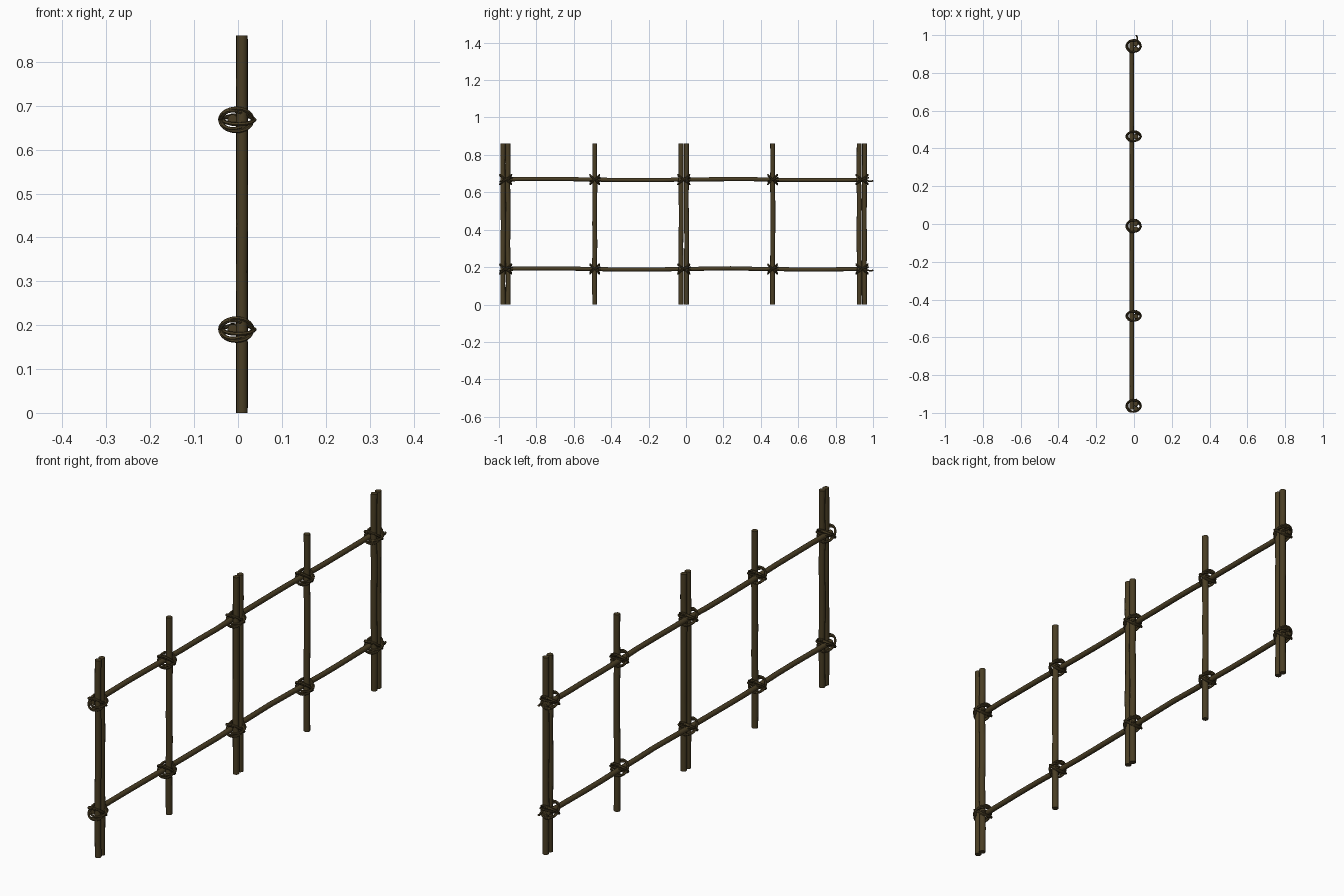
import bpy, math, random

if "Cube" in bpy.data.objects:
    bpy.data.objects.remove(bpy.data.objects["Cube"])

random.seed(4)
TAU = 2 * math.pi

# one dark wood colour for sticks and lashings
wood = bpy.data.materials.new("dark_brown_wood")
wood.diffuse_color = (0.068, 0.048, 0.018, 1)
wood.use_nodes = True
wood.node_tree.nodes["Principled BSDF"].inputs["Base Color"].default_value = wood.diffuse_color


def tubes(name, paths, radius, res):
    """Mesh made of round tubes; paths = [(points, closed), ...]"""
    cu = bpy.data.curves.new(name, 'CURVE')
    cu.dimensions = '3D'
    cu.bevel_depth = radius
    cu.bevel_resolution = res
    cu.use_fill_caps = True
    for pts, closed in paths:
        sp = cu.splines.new('POLY')
        sp.points.add(len(pts) - 1)
        for p, c in zip(sp.points, pts):
            p.co = (*c, 1)
        sp.use_cyclic_u = closed
    cu.materials.append(wood)
    ob = bpy.data.objects.new(name, cu)
    bpy.context.collection.objects.link(ob)
    bpy.ops.object.select_all(action='DESELECT')
    ob.select_set(True)
    bpy.context.view_layer.objects.active = ob
    bpy.ops.object.convert(target='MESH')
    bpy.ops.object.shade_smooth_by_angle(angle=math.radians(40))
    return ob


def jit(a):
    return random.uniform(-a, a)


# upright sticks, slightly crooked, doubled at the ends and middle
POST_X, TOP = 0.009, 0.86
for y in (-0.978, -0.952, -0.488, -0.026, 0.003, 0.463, 0.926, 0.955):
    n = 8
    pts = [(POST_X + (jit(0.0008) if 0 < i < n else 0),
            y + (jit(0.002) if 0 < i < n else 0), TOP * i / n) for i in range(n + 1)]
    tubes("upright_stick", [(pts, False)], 0.0132, 3)

# two long rails
RAIL_X = -0.012
for z in (0.19, 0.668):
    n = 16
    pts = [(RAIL_X + jit(0.0008), -0.982 + 1.952 * i / n,
            z + 0.003 * math.sin(i * 0.8) + jit(0.001)) for i in range(n + 1)]
    tubes("rail", [(pts, False)], 0.0115, 3)


def loop(y, z, tilt, w, h, a, cx, drop):
    """Lashing loop round the joint; drop=True pinches it at +x"""
    pts = []
    for i in range(28):
        t = TAU * i / 28
        s = math.sin(t) * (1.28 * math.sin(t / 2) if drop else 1)
        pts.append((cx + a * math.cos(t), y + tilt * w * s, z + h * s))
    return pts, True


# rope lashings at every crossing
for y, w in ((-0.964, 0.031), (-0.488, 0.025), (-0.012, 0.031), (0.463, 0.025), (0.941, 0.031)):
    for z in (0.19, 0.668):
        paths = [
            loop(y, z, 1, w, 0.021, 0.038, 0.0, True),
            loop(y, z, -1, w, 0.021, 0.038, 0.0, True),
            loop(y, z, 1, w, 0.026, 0.037, -0.004, False),
            loop(y, z, -1, w, 0.026, 0.037, -0.004, False),
            loop(y + 0.002, z, 1, w + 0.001, 0.010, 0.035, 0.001, False),
        ]
        # short loose end pointing along the rail
        e = y + w
        tail = 0.059 if y > 0.9 else w + 0.006
        paths.append(([(0.012, y + 0.01, z + 0.004), (0.02, e - 0.008, z - 0.006),
                       (0.016, y + tail - 0.01, z - 0.010), (0.012, y + tail, z - 0.006)], False))
        tubes("rope_lashing", paths, 0.0044, 1)
